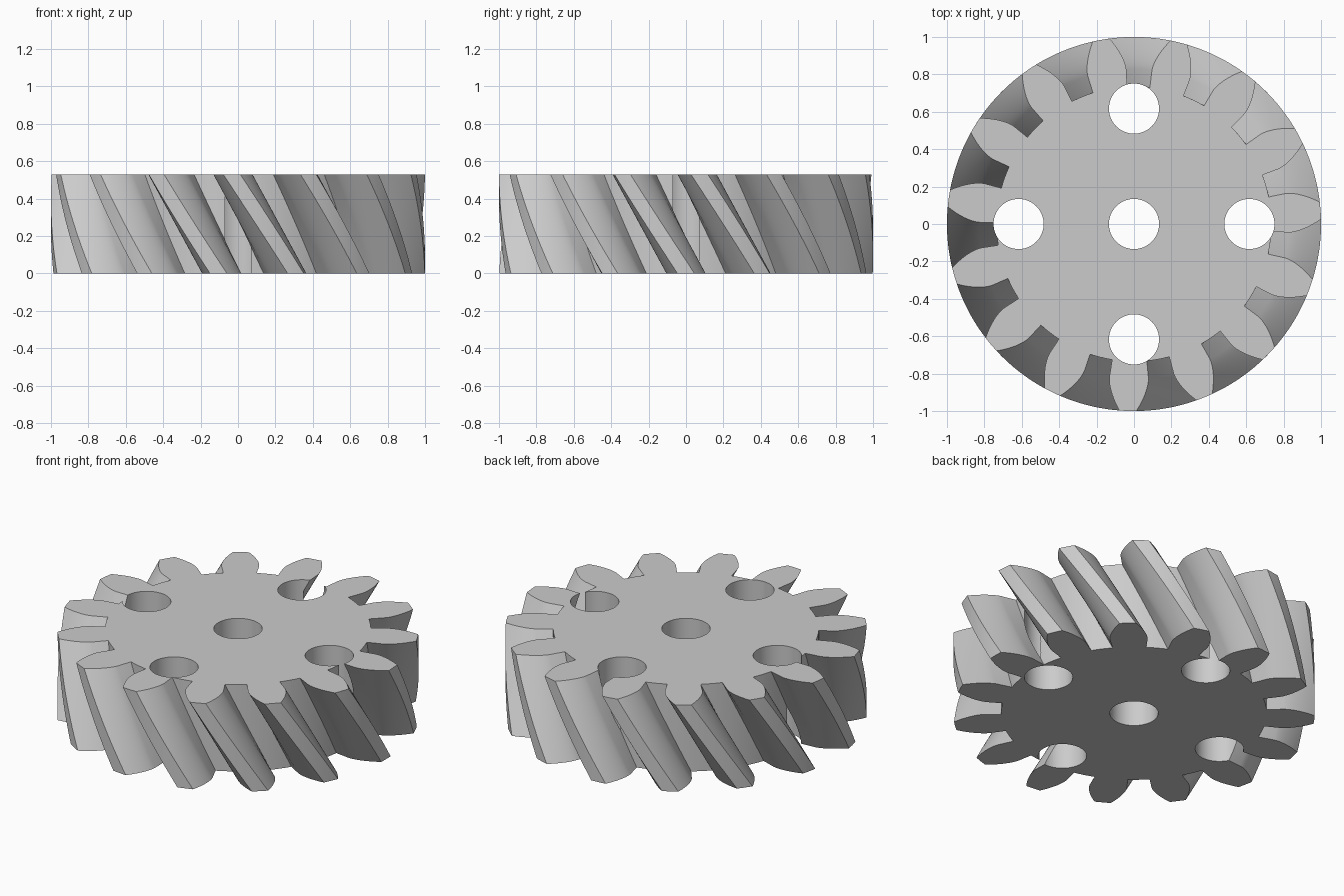
import bpy, bmesh, math

if "Cube" in bpy.data.objects:
    bpy.data.objects.remove(bpy.data.objects["Cube"], do_unlink=True)

TEETH, HEIGHT, LAYERS = 15, 0.53, 24
ROOT_R, BASE_R, TIP_R = 0.735, 0.829, 1.0
ROOT_HALF = math.radians(7.25)
TWIST = math.radians(-19.9)
HOLE_R, HOLE_OFFSET = 0.134, 0.617
PITCH = math.tau / TEETH


def material(name, rgb):
    mat = bpy.data.materials.new(name)
    mat.use_nodes = True
    mat.diffuse_color = (*rgb, 1)
    mat.node_tree.nodes["Principled BSDF"].inputs["Base Color"].default_value = (*rgb, 1)
    return mat


def half_angle(r):
    """Half width of a tooth: radial below the base circle, involute above."""
    a = math.acos(min(1, BASE_R / r))
    return ROOT_HALF - (math.tan(a) - a)


def tooth_points():
    """Polar outline of one tooth and the gap after it."""
    radii = [ROOT_R] + [BASE_R + (TIP_R - BASE_R) * i / 9 for i in range(10)]
    right = [(r, -half_angle(r)) for r in radii]
    left = [(r, -t) for r, t in reversed(right)]
    tip = [(TIP_R, half_angle(TIP_R) * k) for k in (-0.5, 0, 0.5)]
    gap = [(ROOT_R, ROOT_HALF + (PITCH - 2 * ROOT_HALF) * k) for k in (0.25, 0.5, 0.75)]
    return right + tip + left + gap


def link(name, bm):
    bmesh.ops.recalc_face_normals(bm, faces=bm.faces)
    mesh = bpy.data.meshes.new(name)
    bm.to_mesh(mesh)
    bm.free()
    obj = bpy.data.objects.new(name, mesh)
    bpy.context.collection.objects.link(obj)
    return obj


# Gear body: the outline is twisted upwards layer by layer
outline = [(r, t + k * PITCH) for k in range(TEETH) for r, t in tooth_points()]
bm = bmesh.new()
rings = []
for i in range(LAYERS + 1):
    f = i / LAYERS
    rings.append([bm.verts.new((r * math.cos(t + TWIST * f), r * math.sin(t + TWIST * f),
                                HEIGHT * f)) for r, t in outline])
for low, high in zip(rings, rings[1:]):
    for j in range(len(low)):
        k = (j + 1) % len(low)
        bm.faces.new((low[j], low[k], high[k], high[j]))
bm.faces.new(rings[0][::-1])
bm.faces.new(rings[-1])
gear = link("helical_gear", bm)
gear.data.materials.append(material("steel grey", (0.6, 0.6, 0.6)))

# Bore and four through holes
bm = bmesh.new()
for x, y in ((0, 0), (1, 0), (-1, 0), (0, 1), (0, -1)):
    made = bmesh.ops.create_cone(bm, cap_ends=True, segments=64, radius1=HOLE_R,
                                 radius2=HOLE_R, depth=HEIGHT * 2)
    bmesh.ops.translate(bm, verts=made["verts"],
                        vec=(x * HOLE_OFFSET, y * HOLE_OFFSET, HEIGHT / 2))
cutter = link("hole_cutter", bm)
cutter.hide_render = True

cut = gear.modifiers.new("holes", "BOOLEAN")
cut.operation, cut.solver, cut.object = "DIFFERENCE", "EXACT", cutter
bpy.ops.object.select_all(action="DESELECT")
gear.select_set(True)
bpy.context.view_layer.objects.active = gear
bpy.ops.object.modifier_apply(modifier=cut.name)
bpy.data.objects.remove(cutter, do_unlink=True)
bpy.ops.object.shade_smooth_by_angle(angle=math.radians(25))
